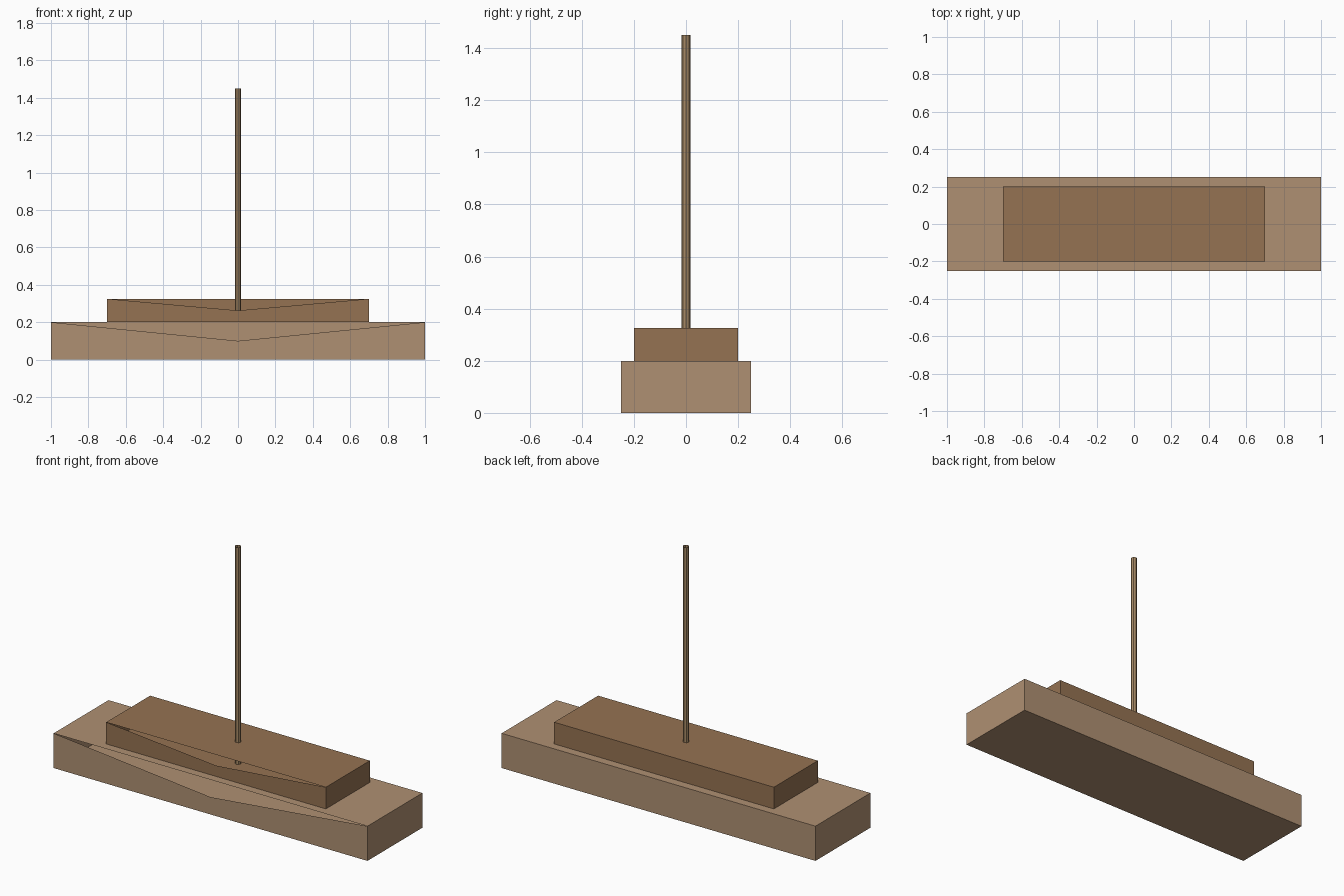
import bpy, bmesh, math

if "Cube" in bpy.data.objects:
    bpy.data.objects.remove(bpy.data.objects["Cube"])


def finish(bm, name, color):
    mesh = bpy.data.meshes.new(name)
    bm.to_mesh(mesh)
    bm.free()
    obj = bpy.data.objects.new(name, mesh)
    bpy.context.collection.objects.link(obj)
    mat = bpy.data.materials.new(name + "_wood")
    mat.diffuse_color = (*color, 1)
    mat.use_nodes = True
    mat.node_tree.nodes["Principled BSDF"].inputs["Base Color"].default_value = mat.diffuse_color
    mesh.materials.append(mat)
    return obj


def notched_box(name, hx, hy, z0, z1, color):
    """Box whose front face is a fan to its centre with the top triangle left open."""
    bm = bmesh.new()
    bmesh.ops.create_cube(bm, size=1)
    for v in bm.verts:
        v.co = (2 * hx * v.co.x, 2 * hy * v.co.y, z0 + (v.co.z + 0.5) * (z1 - z0))
    bm.normal_update()
    front = next(f for f in bm.faces if f.normal.y < -0.9)
    fan = bmesh.ops.poke(bm, faces=[front])["faces"]
    top = max(fan, key=lambda f: f.calc_center_median().z)
    bmesh.ops.delete(bm, geom=[top], context='FACES_ONLY')
    return finish(bm, name, color)


# Stacked hull and deck, both open in a V at the front
notched_box("hull", 1.0, 0.25, 0.0, 0.2, (0.43, 0.28, 0.17))
notched_box("deck", 0.7, 0.2, 0.2, 0.325, (0.30, 0.17, 0.085))

# Mast: open-ended tube
bm = bmesh.new()
bmesh.ops.create_cone(bm, cap_ends=False, segments=8,
                      radius1=0.017, radius2=0.017, depth=1.25)
bmesh.ops.translate(bm, verts=bm.verts, vec=(0, 0, 0.825))
finish(bm, "mast", (0.38, 0.25, 0.13))
